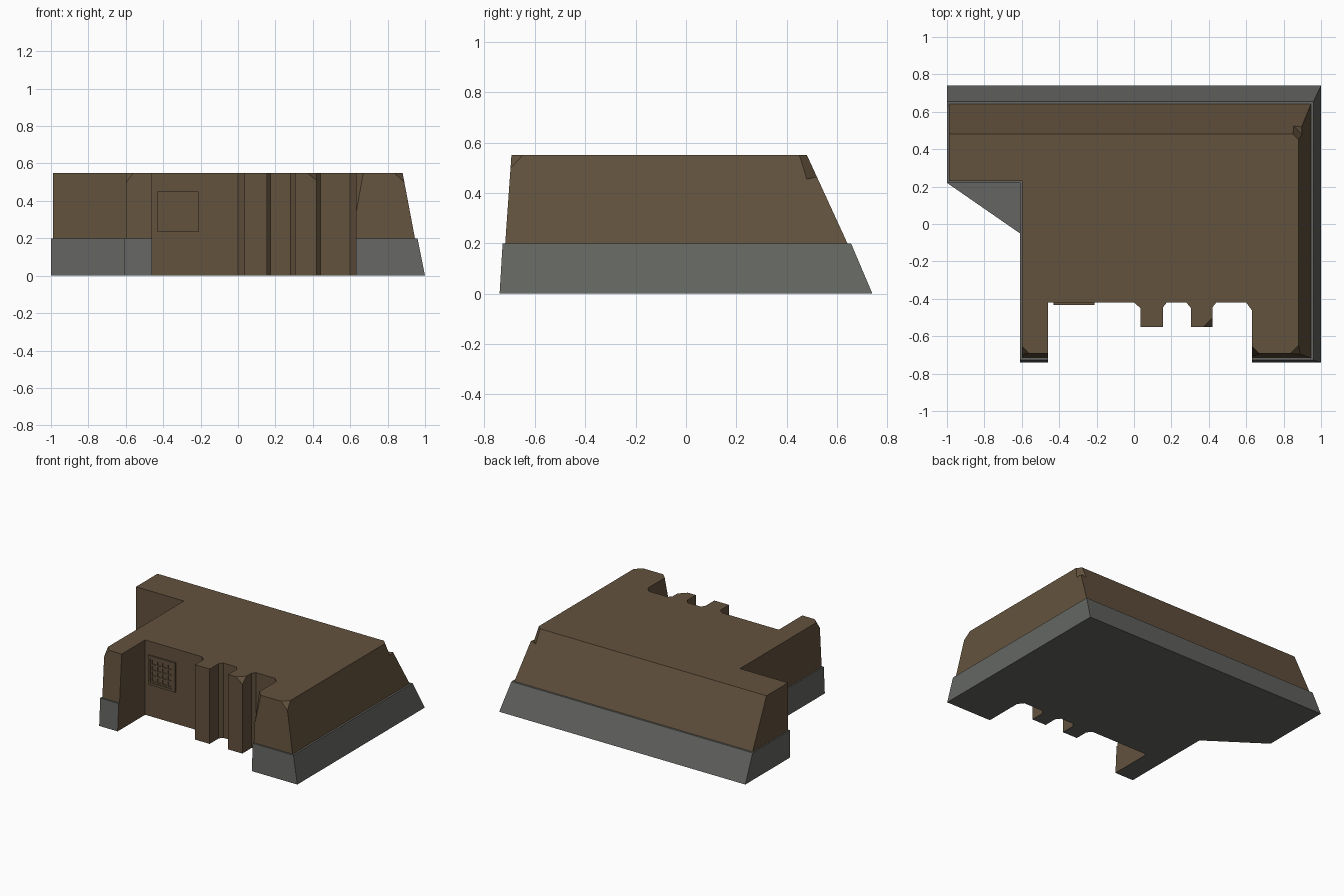
import bpy, bmesh
from mathutils import Vector, Matrix

if "Cube" in bpy.data.objects:
    bpy.data.objects.remove(bpy.data.objects["Cube"])


def material(name, rgb):
    m = bpy.data.materials.new(name)
    m.diffuse_color = (*rgb, 1)
    m.use_nodes = True
    m.node_tree.nodes["Principled BSDF"].inputs["Base Color"].default_value = m.diffuse_color
    return m


BROWN = material("brown_mud_wall", (0.125, 0.085, 0.048))
GREY = material("grey_stone", (0.128, 0.133, 0.122))


def make_object(name, bm, mats):
    bmesh.ops.recalc_face_normals(bm, faces=bm.faces)
    me = bpy.data.meshes.new(name)
    bm.to_mesh(me)
    bm.free()
    for m in mats:
        me.materials.append(m)
    ob = bpy.data.objects.new(name, me)
    bpy.context.collection.objects.link(ob)
    return ob


# front recess with two pillars, shared by base and walls (left to right)
RECESS = [(-.46, -.42), (0, -.42), (.035, -.45), (.035, -.55), (.155, -.55),
          (.155, -.445), (.175, -.42), (.28, -.42), (.305, -.45), (.305, -.55),
          (.42, -.55), (.42, -.445), (.44, -.42), (.60, -.42), (.63, -.46)]


def outline(left, notch, leg, front, right, back):
    return ([(left, back), (left, notch), (leg, notch), (leg, front), (-.46, front)]
            + RECESS + [(.63, front), (right, front), (right, back)])


def loft(name, lower, z0, upper, z1, mats, recess_mat=0):
    bm = bmesh.new()
    lo = [bm.verts.new((x, y, z0)) for x, y in lower]
    hi = [bm.verts.new((x, y, z1)) for x, y in upper]
    bm.faces.new(lo)
    bm.faces.new(hi)
    n = len(lo)
    for i in range(n):
        j = (i + 1) % n
        f = bm.faces.new((lo[i], lo[j], hi[j], hi[i]))
        # faces running along the recess
        if 4 <= i < 5 + len(RECESS):
            f.material_index = recess_mat
    return make_object(name, bm, mats)


# stone base, brown inside the recess
loft("stone_base", outline(-1, .22, -.61, -.74, 1, .74), 0,
     outline(-1, .22, -.61, -.728, .96, .655), .2, [GREY, BROWN], 1)

# sloping upper walls and flat roof
walls = loft("upper_walls", outline(-.99, .23, -.6, -.718, .947, .643), .195,
             outline(-.99, .23, -.6, -.693, .88, .48), .55, [BROWN])

# thin ground slab filling the notch corner
bm = bmesh.new()
tri = [(-1, .22), (-.61, -.05), (-.61, .22)]
f = bm.faces.new([bm.verts.new((x, y, 0)) for x, y in tri])
r = bmesh.ops.extrude_face_region(bm, geom=[f])
bmesh.ops.translate(bm, vec=(0, 0, .004),
                    verts=[v for v in r["geom"] if isinstance(v, bmesh.types.BMVert)])
make_object("notch_slab", bm, [GREY])

# chipped corners: corner x, y, then offsets along x, y and down
CHIPS = [(-.6, -.693, .04, .04, .05), (.63, -.693, .04, .04, .16),
         (.88, -.693, -.045, .045, .04), (.42, -.55, -.05, .05, .04),
         (.88, .48, -.03, -.03, .06)]
bm = bmesh.new()
for x, y, dx, dy, dz in CHIPS:
    c = Vector((x, y, .55))
    a, b, d = c + Vector((dx, 0, 0)), c + Vector((0, dy, 0)), c - Vector((0, 0, dz))
    nrm = (b - a).cross(d - a).normalized()
    mid = (a + b + d) / 3
    if nrm.dot(c - mid) < 0:
        nrm.negate()
    rot = nrm.to_track_quat('Z', 'Y').to_matrix().to_4x4()
    size = .3 if dz > .1 else .16
    bmesh.ops.create_cube(bm, size=1, matrix=Matrix.Translation(mid + nrm * .04) @ rot
                          @ Matrix.Diagonal((size, size, .08, 1)))
cutter = make_object("chip_cutters", bm, [BROWN])
cutter.hide_render = True
cutter.display_type = 'WIRE'
cut = walls.modifiers.new("chips", 'BOOLEAN')
cut.object = cutter
cut.operation = 'DIFFERENCE'
cut.solver = 'EXACT'

# window grille: outer frame and crossing bars
bm = bmesh.new()


def bar(x0, x1, z0, z1, depth):
    bmesh.ops.create_cube(bm, size=1, matrix=Matrix.Translation(
        ((x0 + x1) / 2, -.42 - depth / 2 + .002, (z0 + z1) / 2))
        @ Matrix.Diagonal((x1 - x0, depth + .004, z1 - z0, 1)))


X0, X1, Z0, Z1, W = -.43, -.21, .235, .45, .018
for x in (X0, X1 - W):
    bar(x, x + W, Z0, Z1, .012)
for z in (Z0, Z1 - W):
    bar(X0 + W, X1 - W, z, z + W, .012)
for i in range(5):
    x = X0 + W + i * (X1 - X0 - 2 * W - .012) / 4
    z = Z0 + W + i * (Z1 - Z0 - 2 * W - .012) / 4
    bar(x, x + .012, Z0 + W, Z1 - W, .007)
    bar(X0 + W, X1 - W, z, z + .012, .0065)
make_object("window_grille", bm, [BROWN])
